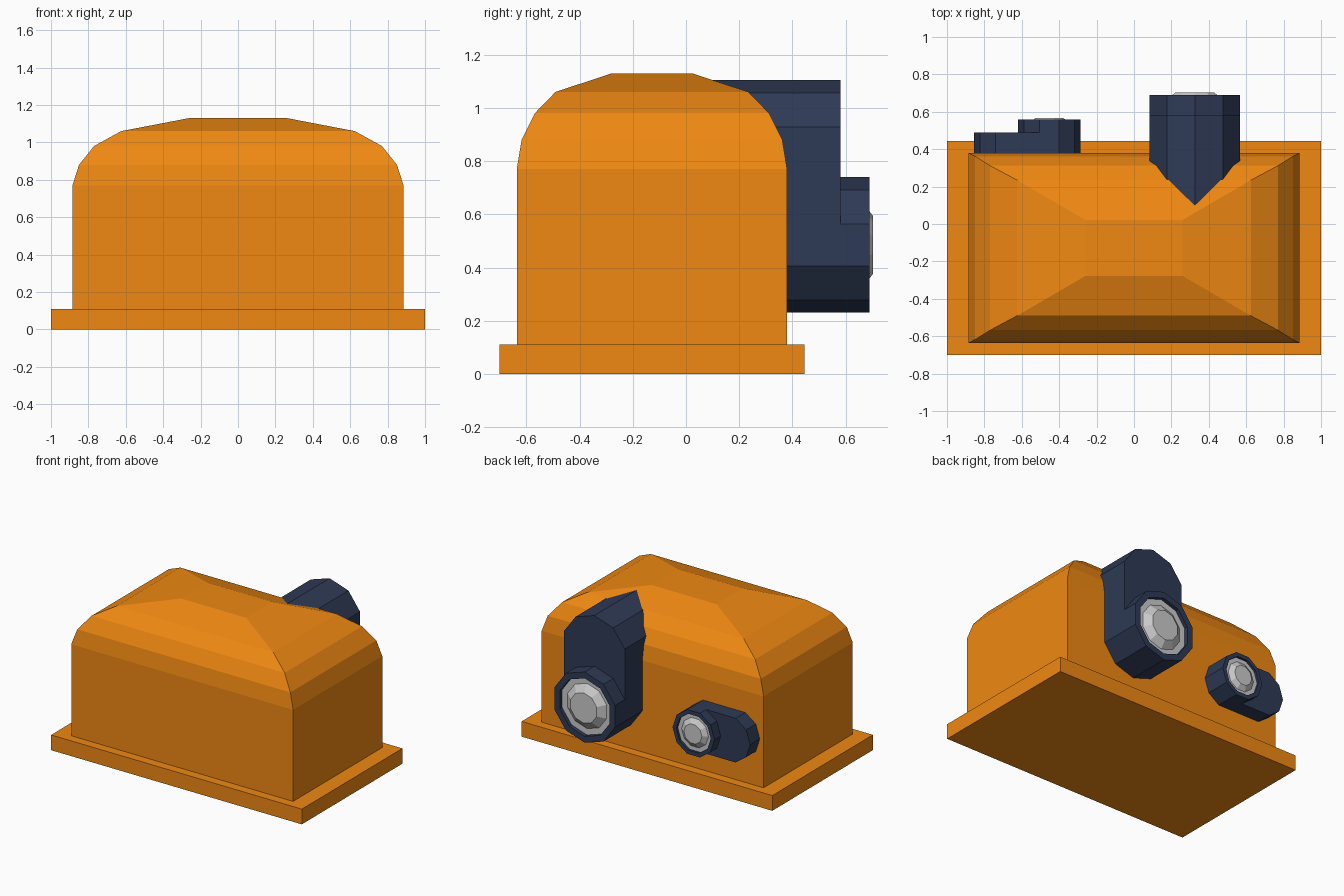
import bpy
import bmesh
from math import cos, sin, radians

if "Cube" in bpy.data.objects:
    bpy.data.objects.remove(bpy.data.objects["Cube"])


def material(name, color):
    m = bpy.data.materials.new(name)
    m.diffuse_color = color
    m.use_nodes = True
    m.node_tree.nodes["Principled BSDF"].inputs["Base Color"].default_value = m.diffuse_color
    return m


ORANGE = material("orange_paint", (0.87, 0.25, 0.006, 1))
NAVY = material("dark_navy", (0.027, 0.042, 0.09, 1))


def loft(name, rings, mat=None):
    """Skin a list of equal-length point rings and cap both ends."""
    bm = bmesh.new()
    loops = [[bm.verts.new(p) for p in ring] for ring in rings]
    n = len(loops[0])
    for a, b in zip(loops, loops[1:]):
        for i in range(n):
            j = (i + 1) % n
            bm.faces.new((a[i], a[j], b[j], b[i]))
    bm.faces.new(loops[0][::-1])
    bm.faces.new(loops[-1])
    bmesh.ops.recalc_face_normals(bm, faces=bm.faces)
    mesh = bpy.data.meshes.new(name)
    bm.to_mesh(mesh)
    bm.free()
    obj = bpy.data.objects.new(name, mesh)
    bpy.context.collection.objects.link(obj)
    if mat:
        mesh.materials.append(mat)
    return obj


def rect(hx, hy, yc, z):
    return [(-hx, yc - hy, z), (hx, yc - hy, z), (hx, yc + hy, z), (-hx, yc + hy, z)]


def decagon(x, z, r, y, turn, stretch=0.0):
    """Ten-sided ring facing +y; the half towards 'turn' is moved out by stretch."""
    t = radians(turn)
    pts = []
    for k in range(10):
        a = t + radians(-72 + 36 * k)
        s = stretch if k < 5 else 0
        pts.append((x + r * cos(a) + s * cos(t), y, z + r * sin(a) + s * sin(t)))
    return pts


# Base plate and domed housing
YC = -0.128
loft("base_plate", [rect(1.0, 0.573, YC, 0), rect(1.0, 0.573, YC, 0.11)], ORANGE)
profile = [(0.885, 0.508, 0.11), (0.885, 0.508, 0.77), (0.85, 0.49, 0.88),
           (0.77, 0.44, 0.98), (0.625, 0.3625, 1.06), (0.26, 0.15, 1.13)]
loft("housing", [rect(hx, hy, YC, z) for hx, hy, z in profile], ORANGE)


# Rounded arm with a recessed collar and a metal cap at its end
def fitting(prefix, x, z, r, stretch, turn, y_back, y_arm, y_front):
    k = r / 0.255
    floor = y_front - 0.03 * k
    loft(prefix + "_arm", [decagon(x, z, r, y, turn, stretch) for y in (y_back, y_arm)], NAVY)
    loft(prefix + "_collar", [decagon(x, z, s, y, turn) for s, y in (
        (r, y_arm), (r, y_front), (0.82 * r, y_front), (0.82 * r, floor))], NAVY)
    loft(prefix + "_cap", [decagon(x, z, s * r, y, turn) for s, y in (
        (0.82, floor - 0.005), (0.82, floor + 0.003), (0.64, floor + 0.003),
        (0.43, y_front + 0.012 * k))])


fitting("large", 0.325, 0.485, 0.255, 0.365, 90, 0.05, 0.58, 0.69)
fitting("small", -0.4525, 0.455, 0.1675, 0.235, 180, 0.30, 0.49, 0.56)
